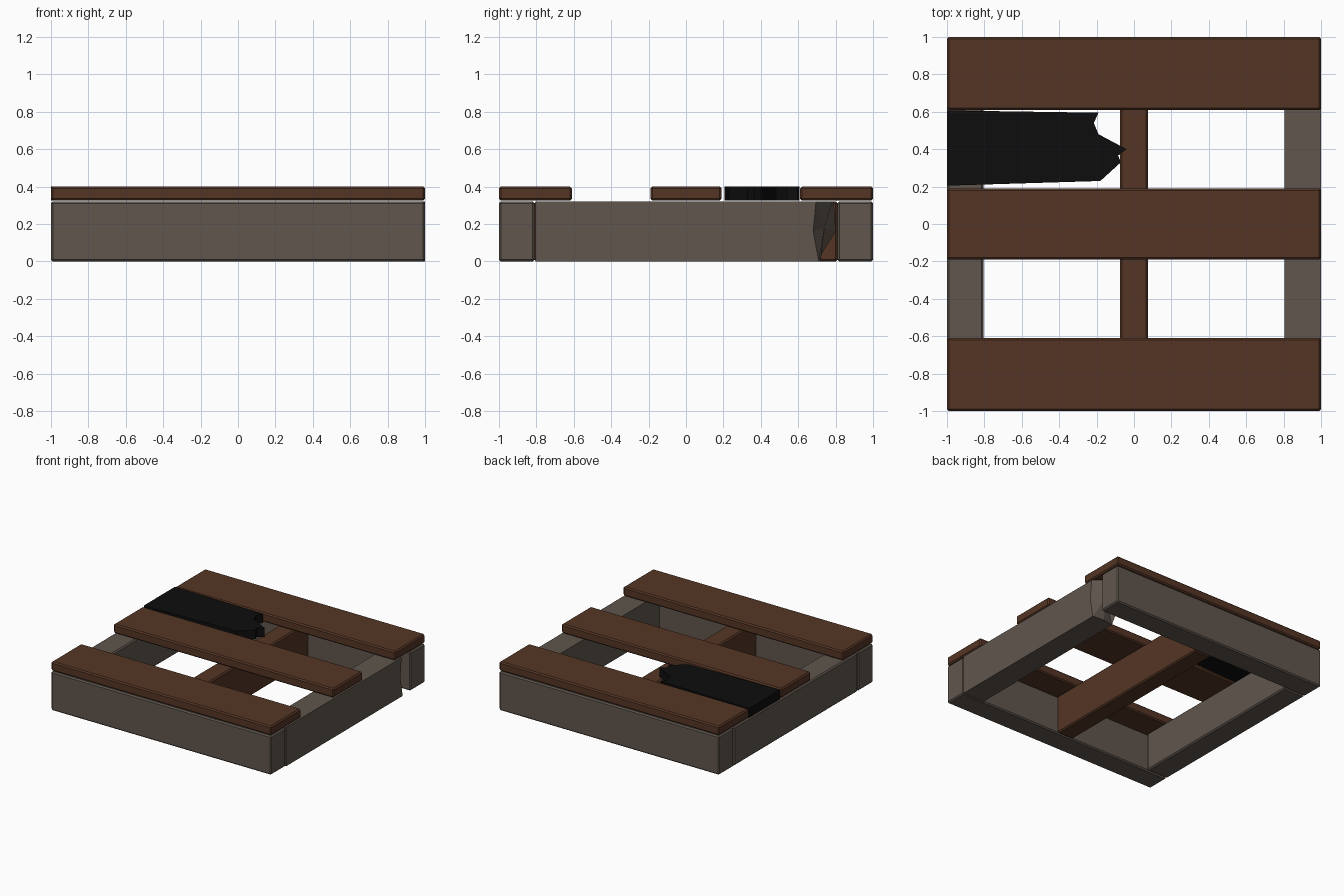
import bpy
import bmesh

cube = bpy.data.objects.get("Cube")
if cube:
    bpy.data.objects.remove(cube, do_unlink=True)


def material(name, rgb):
    mat = bpy.data.materials.new(name)
    mat.use_nodes = True
    mat.diffuse_color = (*rgb, 1)
    mat.node_tree.nodes["Principled BSDF"].inputs["Base Color"].default_value = (*rgb, 1)
    return mat


BROWN = material("brown wood", (0.09, 0.036, 0.018))
GREY = material("weathered grey wood", (0.115, 0.092, 0.075))
BLACK = material("charred wood", (0.004, 0.004, 0.004))


def finish(name, bm, mat):
    bmesh.ops.recalc_face_normals(bm, faces=bm.faces)
    mesh = bpy.data.meshes.new(name)
    bm.to_mesh(mesh)
    bm.free()
    mesh.materials.append(mat)
    obj = bpy.data.objects.new(name, mesh)
    bpy.context.collection.objects.link(obj)
    return obj


def board(name, low, high, mat, bevel=0.01):
    """Box between two corners with narrow chamfered edges."""
    bm = bmesh.new()
    bmesh.ops.create_cube(bm, size=1)
    for v in bm.verts:
        v.co = [h if c > 0 else l for c, l, h in zip(v.co, low, high)]
    obj = finish(name, bm, mat)
    mod = obj.modifiers.new("Chamfer", "BEVEL")
    mod.width = bevel
    mod.segments = 1
    return obj


BEAM_TOP, DECK_LOW, DECK_TOP = 0.32, 0.325, 0.4

# Frame beams
board("front_beam", (-1, -1, 0), (1, -0.81, BEAM_TOP), GREY)
board("back_beam", (-1, 0.81, 0), (1, 1, BEAM_TOP), GREY)
board("right_beam", (-1, -0.805, 0), (-0.805, 0.805, BEAM_TOP), GREY)
board("middle_beam", (-0.075, -0.81, 0), (0.075, 0.81, BEAM_TOP), BROWN)

# Deck planks
for name, y0, y1 in (("front_plank", -1, -0.61),
                     ("middle_plank", -0.19, 0.19),
                     ("back_plank", 0.61, 1)):
    board(name, (-1, y0, DECK_LOW), (1, y1, DECK_TOP), BROWN)

# Charred plank, snapped to a jagged tip
outline = [(-1, 0.607), (-0.19, 0.595), (-0.215, 0.54), (-0.19, 0.48),
           (-0.04, 0.40), (-0.085, 0.365), (-0.07, 0.33), (-0.18, 0.23), (-1, 0.205)]
bm = bmesh.new()
face = bm.faces.new([bm.verts.new((x, y, DECK_LOW)) for x, y in outline])
top = bmesh.ops.extrude_face_region(bm, geom=[face])["geom"]
bmesh.ops.translate(bm, vec=(0, 0, DECK_TOP - DECK_LOW),
                    verts=[g for g in top if isinstance(g, bmesh.types.BMVert)])
finish("charred_broken_plank", bm, BLACK)

# Left beam, splintered at its back end: (x, z, y of the break) around the section
section = [(1, 0, 0.71), (1, 0.16, 0.68), (1, BEAM_TOP, 0.695), (0.9, BEAM_TOP, 0.78),
           (0.805, BEAM_TOP, 0.79), (0.805, 0.16, 0.8), (0.805, 0, 0.70), (0.9, 0, 0.72)]
bm = bmesh.new()
near = [bm.verts.new((x, -0.805, z)) for x, z, y in section]
far = [bm.verts.new((x, y, z)) for x, z, y in section]
hollow = bm.verts.new((0.9, 0.74, 0.18))
bm.faces.new(near)
for i in range(len(section)):
    j = (i + 1) % len(section)
    bm.faces.new((near[i], near[j], far[j], far[i]))
    bm.faces.new((far[i], far[j], hollow))
finish("left_broken_beam", bm, GREY)
